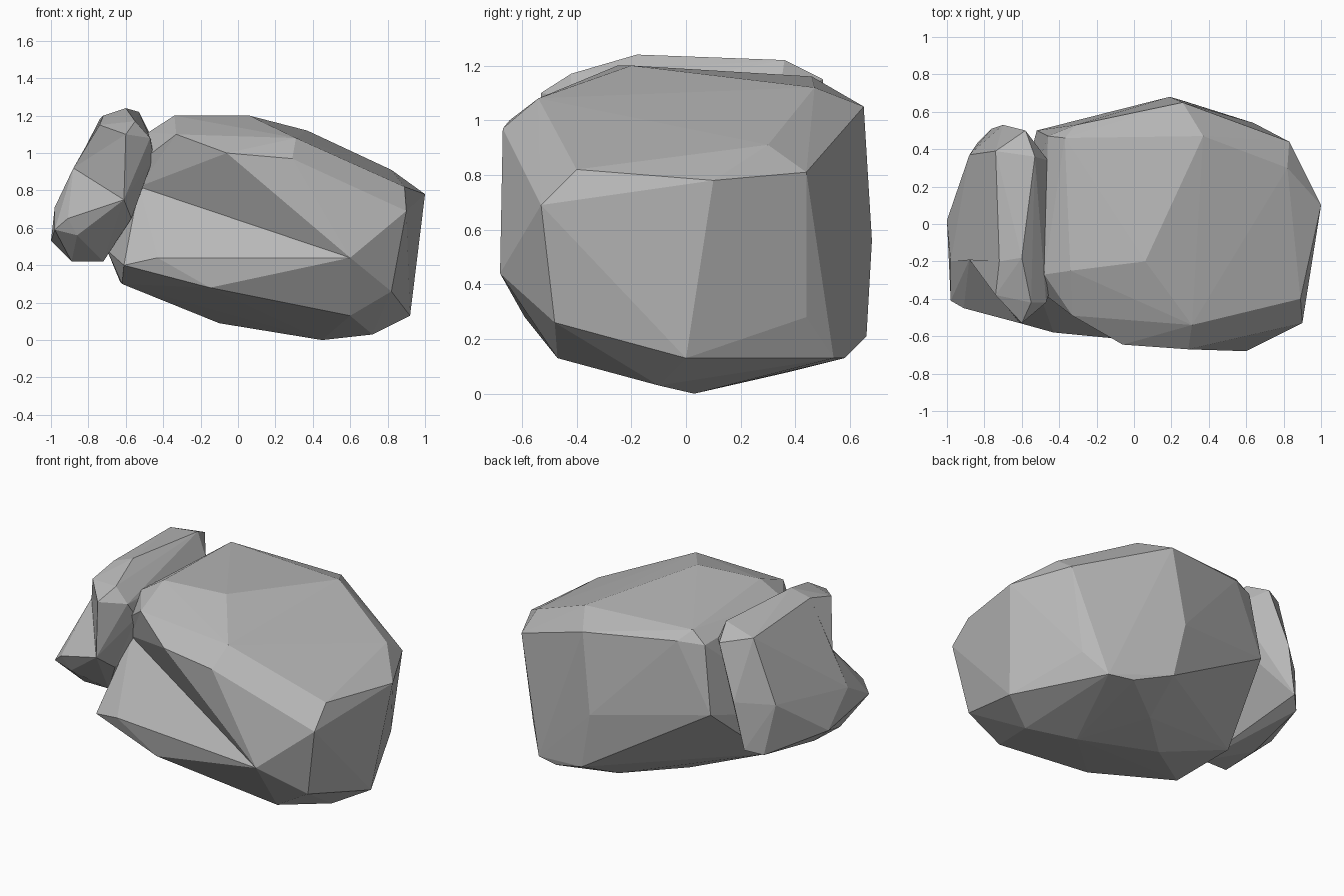
import bpy
import bmesh
from mathutils import Vector

cube = bpy.data.objects.get("Cube")
if cube:
    bpy.data.objects.remove(cube, do_unlink=True)

# Single stone colour
stone = bpy.data.materials.new("grey_stone")
stone.use_nodes = True
grey = (0.48, 0.48, 0.48, 1)
stone.diffuse_color = grey
shader = next(n for n in stone.node_tree.nodes if n.type == 'BSDF_PRINCIPLED')
shader.inputs["Base Color"].default_value = grey
shader.inputs["Roughness"].default_value = 0.9


def make_boulder(name, corners, rim, hollow):
    """Wrap corners and rim in a hull, then fold the rim's faces in to the hollow."""
    bm = bmesh.new()
    for point in corners + rim:
        bm.verts.new(point)
    bmesh.ops.convex_hull(bm, input=bm.verts[:])
    loose = [v for v in bm.verts if not v.link_faces]
    bmesh.ops.delete(bm, geom=loose, context='VERTS')

    # Open the chipped side, then fan its border to the hollow point
    def on_rim(vert):
        return any((vert.co - Vector(p)).length < 0.001 for p in rim)

    chipped = [f for f in bm.faces if all(on_rim(v) for v in f.verts)]
    bmesh.ops.delete(bm, geom=chipped, context='FACES')
    border = [e for e in bm.edges if e.is_boundary]
    centre = bm.verts.new(hollow)
    for edge in border:
        bm.faces.new((edge.verts[0], edge.verts[1], centre))
    bmesh.ops.recalc_face_normals(bm, faces=bm.faces[:])

    mesh = bpy.data.meshes.new(name)
    bm.to_mesh(mesh)
    bm.free()
    mesh.materials.append(stone)
    boulder = bpy.data.objects.new(name, mesh)
    bpy.context.collection.objects.link(boulder)
    return boulder


# Large boulder: top, right end, back and underside corners
top = [(.06, -.2, 1.2), (-.34, -.25, 1.2), (.31, -.54, 1.08), (.37, .47, 1.12),
       (.26, .65, 1.05), (-.37, .46, 1.16), (-.31, .53, 1.1), (.29, -.67, .97),
       (-.48, -.27, 1.11), (-.46, .47, 1.09)]
end = [(1, .1, .78), (.89, -.4, .82), (.9, -.53, .69), (.82, -.48, .26),
       (.92, 0, .13), (.82, .3, .91), (.83, .44, .81), (.75, .44, .28)]
back = [(.64, .54, .13), (.49, .58, .13), (.26, .66, .21),
        (.19, .68, .56), (-.52, .5, .68)]
under = [(.45, .03, 0), (.72, -.1, .03), (.6, -.47, .13), (-.15, -.59, .28),
         (-.1, .1, .09), (.2, .38, .08), (-.62, -.36, .3), (-.63, .08, .31)]
front_rim = [(.6, -.68, .44), (-.06, -.645, 1), (-.43, -.58, .44),
             (-.61, -.53, .4), (-.7, -.2, .48), (-.33, -.49, 1.1), (-.5, -.36, .97)]
make_boulder("large_boulder", top + end + back + under, front_rim, (-.53, -.3, .82))

# Small slab leaning on the left end: crest, outer, foot and inner side corners
crest = [(-.6, -.18, 1.24), (-.53, .36, 1.22), (-.74, .39, 1.18),
         (-.58, .5, 1.15), (-.55, -.42, 1.17)]
outer = [(-.88, .37, .79), (-1, .02, .53), (-.76, .51, .53),
         (-.84, .43, .49), (-.7, .53, .82)]
foot = [(-.89, 0, .43), (-.89, -.25, .42), (-.86, -.42, .56), (-.72, -.25, .42)]
inner = [(-.44, .2, 1), (-.46, .34, 1.08), (-.45, -.36, .98),
         (-.47, -.42, 1.08), (-.57, -.4, .65)]
chip_rim = [(-.98, -.41, .59), (-.91, -.45, .65), (-.61, -.53, .75),
            (-.69, -.5, 1.09), (-.6, -.53, 1.1), (-.74, -.38, 1.15),
            (-.72, -.2, 1.2), (-.98, -.2, .71)]
make_boulder("small_boulder", crest + outer + foot + inner, chip_rim, (-.88, -.19, .92))
